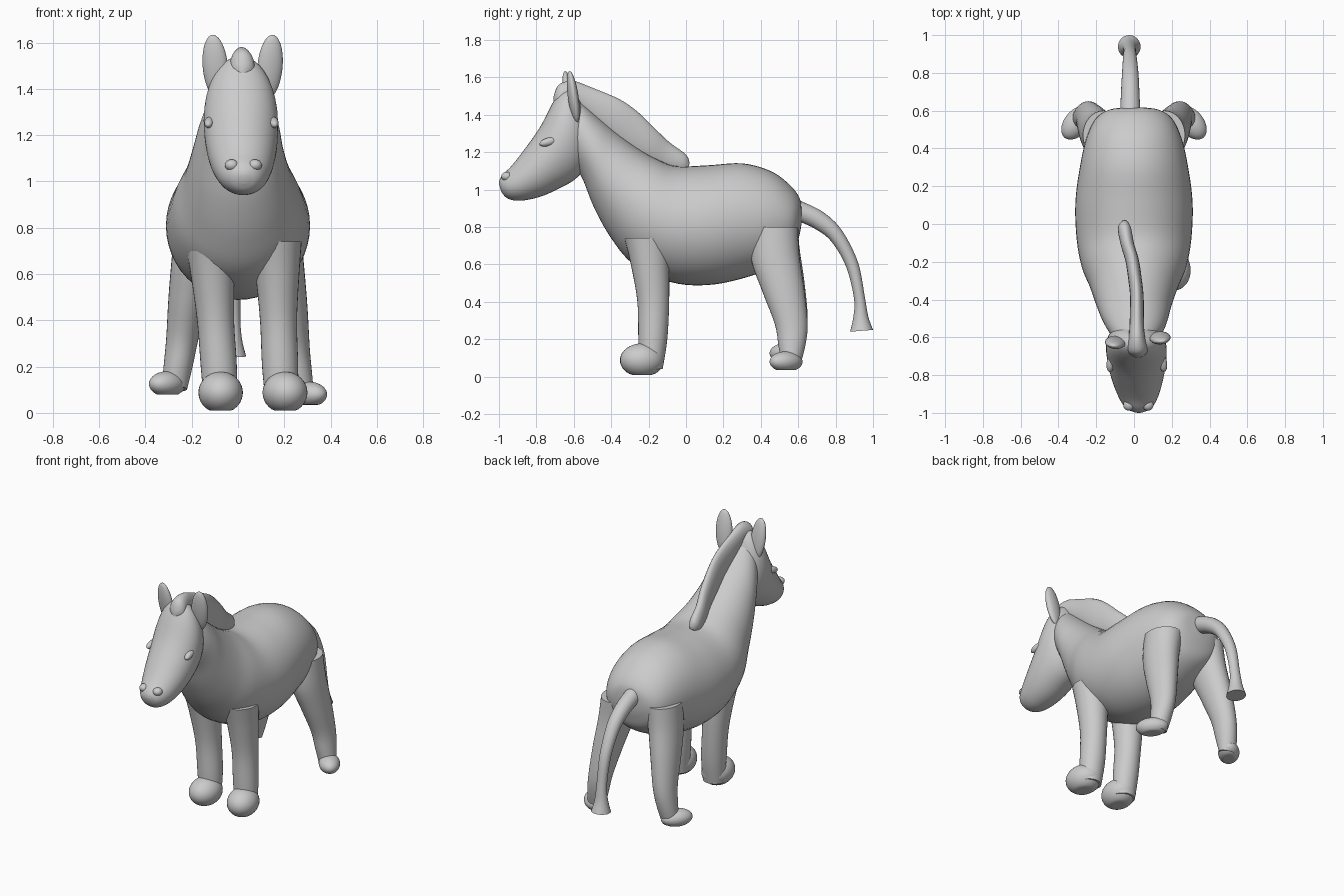
import bpy, bmesh, math
from mathutils import Vector, Matrix


def finish(bm, name):
    bmesh.ops.recalc_face_normals(bm, faces=bm.faces)
    me = bpy.data.meshes.new(name)
    bm.to_mesh(me)
    bm.free()
    ob = bpy.data.objects.new(name, me)
    bpy.context.collection.objects.link(ob)
    bpy.ops.object.select_all(action='DESELECT')
    ob.select_set(True)
    bpy.context.view_layer.objects.active = ob
    bpy.ops.object.shade_smooth_by_angle(angle=math.radians(50))
    return ob


def spline(a, b, c, d, t):
    return 0.5 * (2*b + (c-a)*t + (2*a-5*b+4*c-d)*t*t + (3*b-a-3*c+d)*t**3)


def loft(name, secs, sides=32, steps=5):
    """Each section: x, (y, z) of one edge, (y, z) of the opposite edge, half width."""
    n = len(secs)
    fine = []
    for i in range(n - 1):
        q = [secs[max(0, min(n - 1, i + k))] for k in (-1, 0, 1, 2)]
        fine += [[spline(*v, s / steps) for v in zip(*q)] for s in range(steps)]
    fine.append(secs[-1])
    bm = bmesh.new()
    rings = []
    for x, y1, z1, y2, z2, w in fine:
        mid = Vector((x, (y1 + y2) / 2, (z1 + z2) / 2))
        up = Vector((0, (y1 - y2) / 2, (z1 - z2) / 2))
        rings.append([bm.verts.new(mid + up * math.cos(a) + Vector((w * math.sin(a), 0, 0)))
                      for a in (2 * math.pi * k / sides for k in range(sides))])
    for r, s in zip(rings, rings[1:]):
        for k in range(sides):
            j = (k + 1) % sides
            bm.faces.new((r[k], r[j], s[j], s[k]))
    bm.faces.new(rings[0])
    bm.faces.new(rings[-1])
    return finish(bm, name)


def blob(name, pos, size, rot=(0, 0, 0), floor=None):
    """Ellipsoid, optionally flattened below the local height 'floor'."""
    bm = bmesh.new()
    bmesh.ops.create_uvsphere(bm, u_segments=32, v_segments=20, radius=1)
    for v in bm.verts:
        v.co = Vector([c * s for c, s in zip(v.co, size)])
        if floor is not None:
            v.co.z = max(v.co.z, floor)
    m = Matrix.Translation(pos)
    for ang, ax in zip(rot, 'XYZ'):
        m = m @ Matrix.Rotation(math.radians(ang), 4, ax)
    bm.transform(m)
    return finish(bm, name)


# Torso flowing into the neck
loft("body_and_neck", [
    (0, .618, .90, .618, .82, .04), (0, .605, .96, .605, .75, .13),
    (0, .55, 1.03, .57, .66, .20), (0, .45, 1.10, .47, .59, .25),
    (0, .30, 1.14, .32, .53, .285), (0, .12, 1.13, .12, .49, .31),
    (0, -.05, 1.125, -.08, .505, .305), (0, -.15, 1.16, -.28, .60, .28),
    (0, -.25, 1.215, -.40, .74, .235), (0, -.36, 1.295, -.49, .90, .20),
    (.005, -.45, 1.37, -.55, 1.05, .175), (.01, -.53, 1.44, -.60, 1.14, .145),
    (.01, -.60, 1.50, -.66, 1.24, .10)], sides=48)

# Head
loft("head", [
    (.005, -.555, 1.46, -.52, 1.30, .05), (.01, -.59, 1.52, -.525, 1.20, .11),
    (.01, -.645, 1.54, -.545, 1.11, .145), (.012, -.70, 1.485, -.60, 1.05, .16),
    (.015, -.78, 1.335, -.68, 1.005, .155), (.018, -.86, 1.22, -.77, .965, .138),
    (.022, -.93, 1.13, -.86, .943, .112), (.024, -.975, 1.085, -.925, .943, .085),
    (.025, -.995, 1.055, -.965, .96, .055), (.025, -1.0, 1.03, -.988, .99, .02)], sides=40)

# Mane and forelock
loft("mane", [
    (-.05, .02, 1.14, .0, 1.09, .015), (-.05, .0, 1.187, -.05, 1.09, .035),
    (-.035, -.085, 1.25, -.13, 1.11, .036), (-.01, -.165, 1.325, -.22, 1.16, .036),
    (.005, -.26, 1.417, -.32, 1.22, .036), (.015, -.36, 1.485, -.41, 1.29, .036),
    (.015, -.51, 1.548, -.52, 1.38, .038), (.015, -.60, 1.58, -.58, 1.44, .042),
    (.018, -.675, 1.565, -.62, 1.45, .052), (.02, -.705, 1.51, -.64, 1.43, .05),
    (.02, -.71, 1.46, -.67, 1.42, .02)], sides=20)

# Facial features and ears
for side, s in (("left", -1), ("right", 1)):
    blob(side + "_ear", (.02 + s * .118, -.615 + s * .012, 1.495), (.055, .028, .14), (8, s * 5, s * 8))
    blob(side + "_eye", (.015 + s * .138, -.735, 1.255), (.022, .05, .022), (15, 0, s * 8))
    blob(side + "_nostril", (.023 + s * .05, -.958, 1.07), (.03, .03, .025))

# Front legs with hooves
FRONT = [(-.33, .74, -.09, .11), (-.295, .60, -.09, .095), (-.26, .40, -.09, .08),
         (-.255, .20, -.10, .078), (-.25, .04, -.125, .07)]
for side, xs, hx, turn in (("left", (-.12, -.11, -.097, -.083, -.077), -.075, 0),
                           ("right", (.165, .17, .175, .182, .19), .203, 12)):
    loft(side + "_front_leg", [(x, f, z, b, z, w) for x, (f, z, b, w) in zip(xs, FRONT)])
    blob(side + "_front_hoof", (hx, -.235, .088), (.096, .118, .09), (0, 0, turn), -.078)

# Hind legs with hooves turned outwards, the left one slightly raised
HIND = [(.16, .34, .80, .60, .80, .11), (.185, .35, .62, .605, .66, .10),
        (.215, .41, .45, .632, .47, .085), (.24, .475, .28, .65, .28, .07),
        (.258, .495, .16, .637, .16, .063), (.275, .51, .07, .605, .045, .055)]
for side, s, lift in (("left", -1, .045), ("right", 1, 0)):
    loft(side + "_hind_leg", [(s * x, a, z + lift, b, q + lift, w) for x, a, z, b, q, w in HIND])
    blob(side + "_hind_hoof", (s * .305, .535, .08 + lift), (.065, .10, .055), (0, 0, s * 38), -.045)

# Tail with a flared flat end
loft("tail", [
    (-.02, .55, .96, .55, .85, .055), (-.02, .63, .932, .615, .825, .052),
    (-.02, .74, .875, .69, .79, .048), (-.02, .835, .78, .775, .725, .043),
    (-.022, .92, .61, .855, .59, .036), (-.023, .957, .42, .898, .42, .033),
    (-.025, .975, .32, .895, .32, .042), (-.025, 1.0, .25, .877, .24, .06)], sides=24)
